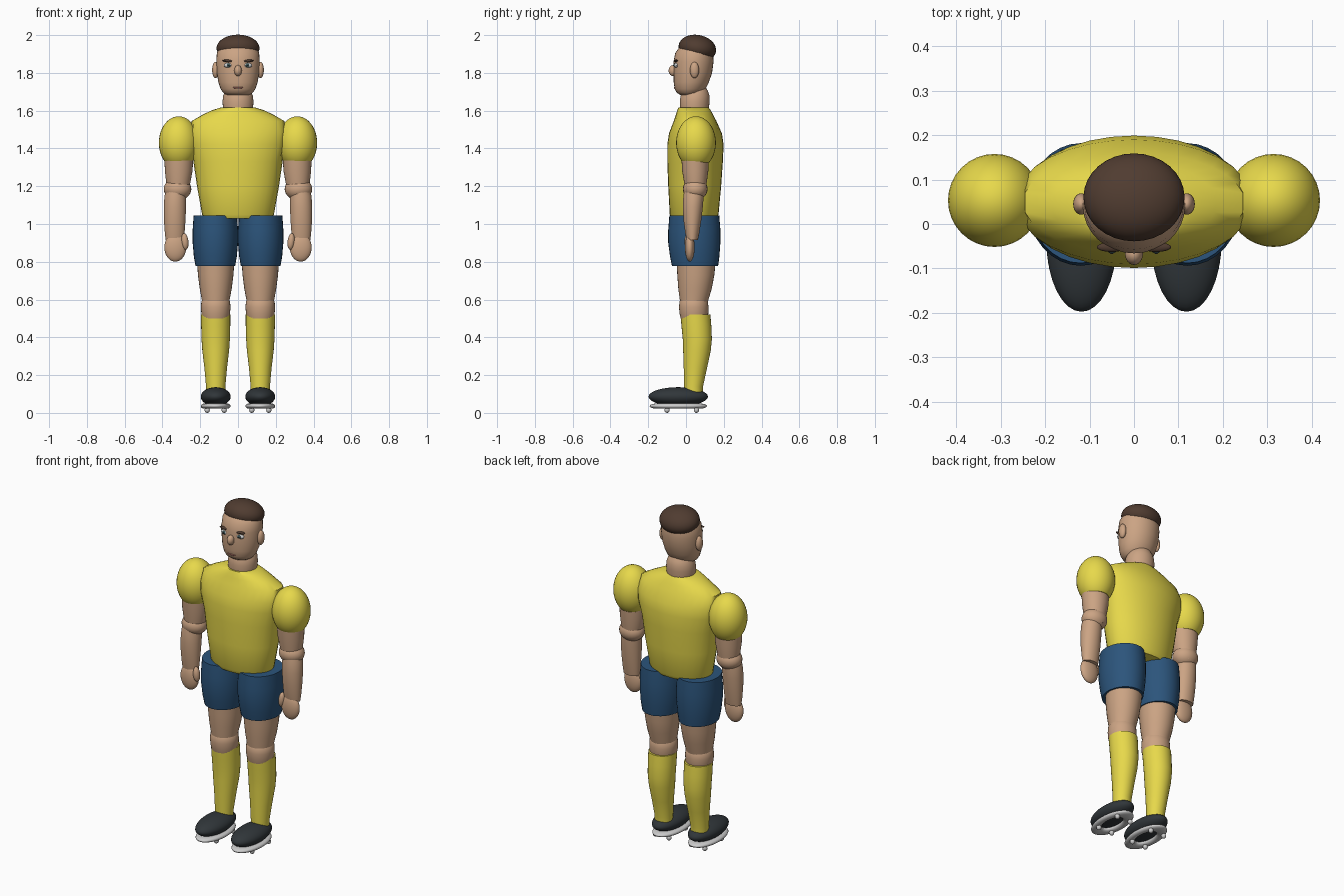
import bpy, bmesh, math
from mathutils import Matrix, Vector


def material(name, rgb):
    m = bpy.data.materials.new(name)
    m.diffuse_color = (*rgb, 1)
    return m


YELLOW = material("yellow_cloth", (0.80, 0.69, 0.07))
BLUE = material("blue_cloth", (0.025, 0.09, 0.2))
SKIN = material("skin", (0.6, 0.37, 0.23))
HAIR = material("brown_hair", (0.08, 0.045, 0.03))
BLACK = material("dark_leather", (0.03, 0.037, 0.042))
WHITE = material("white", (0.8, 0.8, 0.8))
IRIS = material("iris", (0.06, 0.12, 0.12))
LIPS = material("lips", (0.5, 0.2, 0.16))


def finish(name, bm, mat):
    bmesh.ops.recalc_face_normals(bm, faces=bm.faces[:])
    me = bpy.data.meshes.new(name)
    bm.to_mesh(me)
    bm.free()
    me.materials.append(mat)
    me.shade_smooth()
    me.set_sharp_from_angle(angle=math.radians(40))
    ob = bpy.data.objects.new(name, me)
    bpy.context.collection.objects.link(ob)
    return ob


def ball(name, loc, size, mat, cut=None, tilt=(0, 0), seg=24):
    """Ellipsoid; cut trims it flat below that height (unit sphere); tilt about x, y."""
    bm = bmesh.new()
    bmesh.ops.create_uvsphere(bm, u_segments=seg, v_segments=seg * 2 // 3, radius=1)
    if cut is not None:
        r = bmesh.ops.bisect_plane(bm, geom=bm.verts[:] + bm.edges[:] + bm.faces[:],
                                   plane_co=(0, 0, cut), plane_no=(0, 0, 1), clear_inner=True)
        rim = [e for e in r["geom_cut"] if isinstance(e, bmesh.types.BMEdge)]
        bmesh.ops.contextual_create(bm, geom=rim)
    rot = Matrix.Rotation(math.radians(tilt[1]), 4, 'Y') @ Matrix.Rotation(math.radians(tilt[0]), 4, 'X')
    bm.transform(Matrix.Translation(loc) @ rot @ Matrix.Diagonal((*size, 1)))
    return finish(name, bm, mat)


def loft(name, rings, mat, clip=9, seg=32):
    """Skin of elliptical rings (z, cx, cy, rx, ry), capped; x clamped to +-clip."""
    bm = bmesh.new()
    loops = []
    for z, cx, cy, rx, ry in rings:
        angles = [2 * math.pi * i / seg for i in range(seg)]
        loops.append([bm.verts.new((max(-clip, min(clip, cx + rx * math.cos(a))),
                                    cy + ry * math.sin(a), z)) for a in angles])
    for a, b in zip(loops, loops[1:]):
        for i in range(seg):
            j = (i + 1) % seg
            bm.faces.new((a[i], a[j], b[j], b[i]))
    bm.faces.new(loops[0])
    bm.faces.new(loops[-1])
    return finish(name, bm, mat)


# shirt body, flat at the sides
loft("shirt", [(1.03, 0, .043, .18, .118), (1.05, 0, .043, .19, .129),
               (1.2, 0, .046, .217, .14), (1.33, 0, .048, .236, .147),
               (1.42, 0, .05, .262, .149), (1.48, 0, .05, .27, .14),
               (1.545, 0, .048, .25, .113), (1.58, 0, .045, .185, .098),
               (1.603, 0, .042, .135, .088), (1.617, 0, .04, .09, .08)], YELLOW, clip=.245)

# neck and head
loft("neck", [(1.58, 0, .045, .076, .074), (1.62, 0, .045, .08, .077), (1.65, 0, .046, .082, .079),
              (1.68, 0, .048, .078, .076), (1.705, 0, .05, .068, .066), (1.73, 0, .05, .05, .05)], SKIN)
loft("head", [(1.683, 0, .015, .06, .045), (1.695, 0, .018, .078, .067), (1.715, 0, .022, .092, .082),
              (1.75, 0, .028, .104, .093), (1.8, 0, .036, .112, .102), (1.86, 0, .04, .115, .106),
              (1.905, 0, .043, .112, .1), (1.94, 0, .05, .095, .082), (1.97, 0, .055, .05, .045)], SKIN)
ball("hair", (0, .06, 1.93), (.114, .1, .071), HAIR, cut=-.4, tilt=(-11, 0), seg=32)
ball("nose", (0, -.068, 1.812), (.02, .024, .029), SKIN)
ball("mouth", (0, -.058, 1.722), (.028, .006, .005), LIPS, seg=16)

for side, s in (("left", 1), ("right", -1)):
    # face
    ball(side + "_ear", (s * .119, .045, 1.815), (.018, .024, .043), SKIN)
    ball(side + "_eye", (s * .05, -.051, 1.84), (.025, .012, .013), WHITE, seg=16)
    ball(side + "_iris", (s * .05, -.06, 1.84), (.01, .006, .01), IRIS, seg=16)
    ball(side + "_pupil", (s * .05, -.064, 1.84), (.005, .004, .005), BLACK, seg=12)
    ball(side + "_eyebrow", (s * .05, -.052, 1.863), (.034, .011, .007), HAIR, tilt=(0, -s * 4), seg=16)

    # arm
    ball(side + "_sleeve", (s * .314, .053, 1.43), (.105, .105, .14), YELLOW, cut=-.75, seg=32)
    loft(side + "_upper_arm", [(1.15, s * .318, .05, .052, .052), (1.22, s * .316, .05, .064, .06),
                               (1.28, s * .314, .049, .073, .069), (1.36, s * .313, .048, .077, .073)], SKIN)
    ball(side + "_elbow", (s * .32, .049, 1.185), (.073, .065, .06), SKIN)
    loft(side + "_forearm", [(.915, s * .335, .033, .048, .03), (.95, s * .335, .033, .052, .037),
                             (1.02, s * .335, .034, .057, .047), (1.09, s * .334, .036, .059, .053),
                             (1.15, s * .332, .04, .057, .054), (1.19, s * .328, .044, .05, .05)], SKIN)
    ball(side + "_hand", (s * .332, .02, .876), (.058, .026, .075), SKIN)
    ball(side + "_thumb", (s * .281, .012, .907), (.019, .02, .044), SKIN, tilt=(0, s * 6), seg=16)

    # leg
    x = s * .12
    loft(side + "_shorts_leg", [(.777, x, .048, .105, .122), (.83, x, .046, .114, .131),
                                (.9, x, .044, .12, .138), (.97, x, .044, .12, .138),
                                (1.045, x, .044, .115, .132)], BLUE)
    x = s * .118
    loft(side + "_thigh", [(.55, x, .04, .068, .068), (.6, x, .043, .074, .076), (.66, x, .048, .085, .089),
                           (.73, x, .052, .094, .098), (.82, x, .054, .1, .105)], SKIN)
    loft(side + "_knee", [(.5, x, .042, .07, .07), (.525, x, .042, .076, .076), (.56, x, .041, .078, .078),
                          (.59, x, .041, .076, .075), (.605, x, .041, .066, .066)], SKIN)
    loft(side + "_sock", [(.1, x, .04, .05, .048), (.14, x, .04, .051, .05), (.24, x, .05, .06, .062),
                          (.33, x, .058, .071, .073), (.39, x, .06, .075, .077),
                          (.46, x, .055, .077, .079), (.522, x, .05, .077, .079)], YELLOW)

    # boot with ring sole and four studs
    ball(side + "_boot", (x, -.041, .086), (.079, .157, .05), BLACK, seg=32)
    bpy.ops.mesh.primitive_torus_add(major_segments=40, minor_segments=14,
                                     major_radius=.75, minor_radius=.25, location=(x, -.041, .036))
    sole = bpy.context.object
    sole.name = side + "_sole"
    sole.scale = (.079, .152, .056)
    sole.data.materials.append(WHITE)
    sole.data.shade_smooth()
    for i, (dx, y) in enumerate([(-.045, -.1), (.045, -.1), (-.045, .055), (.045, .055)]):
        ball(f"{side}_stud_{i + 1}", (x + dx, y, .015), (.014, .014, .015), WHITE, seg=12)
